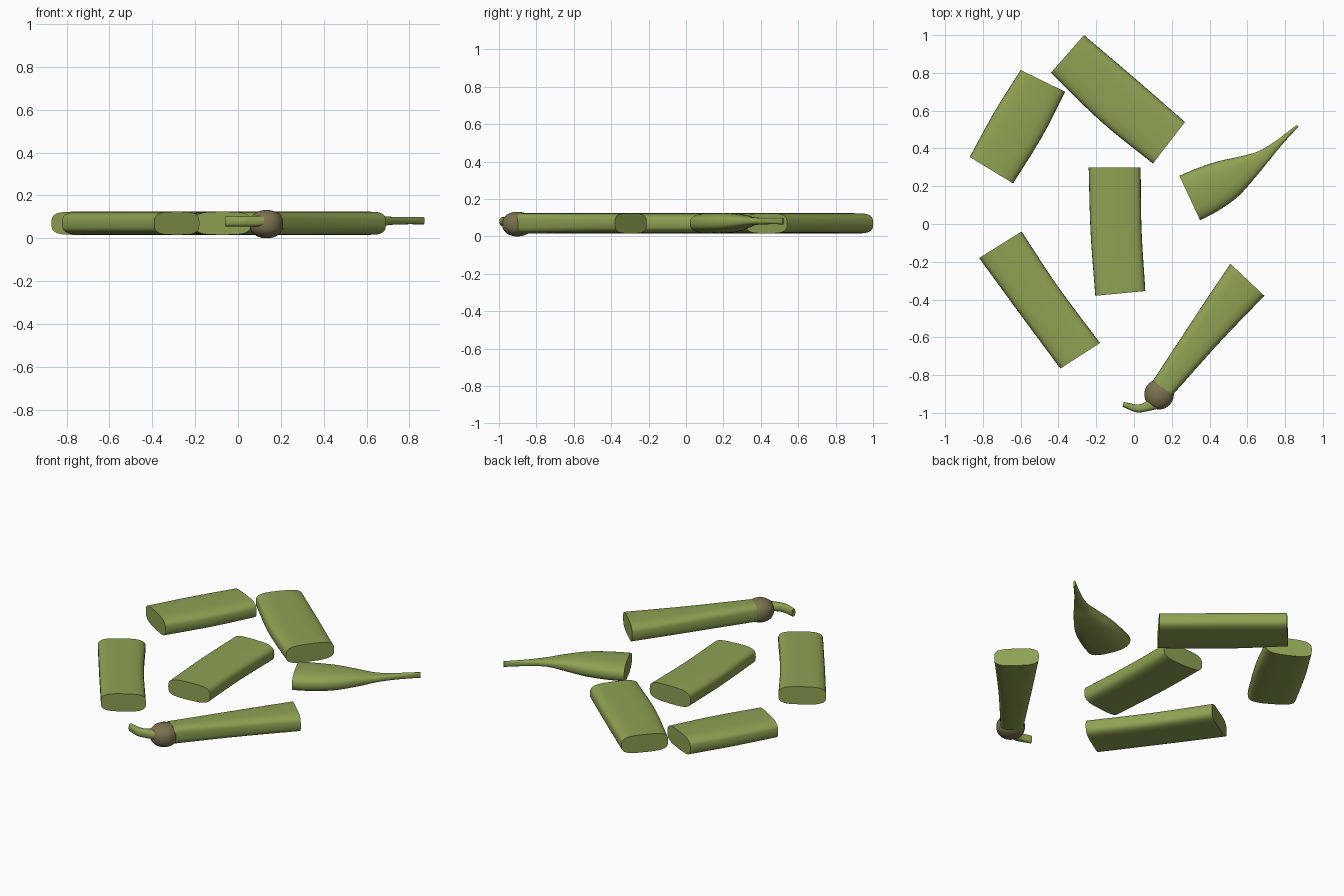
import bpy, bmesh, math
from mathutils import Vector

if "Cube" in bpy.data.objects:
    bpy.data.objects.remove(bpy.data.objects["Cube"])


def material(name, rgb):
    m = bpy.data.materials.new(name)
    m.diffuse_color = (*rgb, 1)
    m.use_nodes = True
    m.node_tree.nodes["Principled BSDF"].inputs["Base Color"].default_value = m.diffuse_color
    return m


GREEN = material("bean_green", (0.27, 0.36, 0.085))
BROWN = material("cap_brown", (0.20, 0.165, 0.08))


def spline(a, b, c, d, t):
    return 0.5 * (2 * b + (c - a) * t + (2 * a - 5 * b + 4 * c - d) * t * t
                  + (3 * b - a - 3 * c + d) * t ** 3)


def smooth_stations(st, steps=6):
    """Refine (left x, left y, right x, right y, half height, z) stations."""
    v = [Vector(s) for s in st]
    v = [2 * v[0] - v[1]] + v + [2 * v[-1] - v[-2]]
    out = [spline(*v[i:i + 4], k / steps) for i in range(len(v) - 3) for k in range(steps)]
    return out + [v[-2]]


def finish(bm, name, mat):
    bmesh.ops.recalc_face_normals(bm, faces=bm.faces)
    me = bpy.data.meshes.new(name)
    bm.to_mesh(me)
    bm.free()
    me.materials.append(mat)
    ob = bpy.data.objects.new(name, me)
    bpy.context.collection.objects.link(ob)
    bpy.ops.object.select_all(action='DESELECT')
    ob.select_set(True)
    bpy.context.view_layer.objects.active = ob
    bpy.ops.object.shade_smooth_by_angle(angle=math.radians(40))
    return ob


def loft(name, stations, power=3.4, n=32, mat=GREEN):
    """Rounded-rectangle section swept between left and right plan edges."""
    bm = bmesh.new()
    rings = []
    for lx, ly, rx, ry, h, z in smooth_stations(stations):
        left, right = Vector((lx, ly, z)), Vector((rx, ry, z))
        mid, half = (left + right) / 2, (right - left) / 2
        ring = []
        for k in range(n):
            c, s = math.cos(2 * math.pi * k / n), math.sin(2 * math.pi * k / n)
            u = math.copysign(abs(c) ** (2 / power), c)
            w = math.copysign(abs(s) ** (2 / power), s)
            ring.append(bm.verts.new(mid + half * u + Vector((0, 0, h * w))))
        rings.append(ring)
    for a, b in zip(rings, rings[1:]):
        for k in range(n):
            bm.faces.new((a[k], a[(k + 1) % n], b[(k + 1) % n], b[k]))
    bm.faces.new(rings[0])
    bm.faces.new(rings[-1])
    return finish(bm, name, mat)


H, Z = 0.054, 0.07

# Four plain cut pieces: left and right plan edges at start, middle, end
pieces = {
    "bean_piece_upper_left": [(-.60, .815, -.365, .70), (-.735, .60, -.485, .465), (-.87, .355, -.64, .215)],
    "bean_piece_top": [(-.44, .80, -.265, 1.0), (-.175, .543, .0, .775), (.10, .32, .27, .54)],
    "bean_piece_centre": [(-.24, .30, .035, .30), (-.23, -.04, .04, -.03), (-.205, -.38, .06, -.355)],
    "bean_piece_lower_left": [(-.82, -.18, -.595, -.04), (-.612, -.465, -.405, -.328), (-.39, -.765, -.18, -.63)],
}
for name, edges in pieces.items():
    loft(name, [(*e, H, Z) for e in edges])

# Stem-end piece, narrowing to the cap
loft("bean_stem_end", [(.51, -.21, .69, -.38, H, Z), (.32, -.495, .455, -.625, H, Z),
                       (.10, -.83, .205, -.905, H, Z)])

# Pointed tail piece
loft("bean_tail_end", [(.24, .255, .35, .02, H, Z), (.34, .297, .445, .07, .054, .071),
                       (.45, .333, .55, .145, .050, .074), (.565, .358, .645, .25, .036, .078),
                       (.665, .388, .71, .33, .021, .081), (.76, .447, .785, .422, .017, .082),
                       (.862, .525, .87, .515, .017, .082)], power=2.6)

# Brown cap
bm = bmesh.new()
bmesh.ops.create_uvsphere(bm, u_segments=32, v_segments=20, radius=1)
for v in bm.verts:
    x, y, z = v.co
    z = math.copysign(abs(z) ** 0.8, z)
    v.co = (.133 + .078 * x, -.902 + .08 * y, .066 + .066 * z)
finish(bm, "bean_cap", BROWN)

# Curved stalk
loft("bean_stalk", [(.09, -.915, .14, -.975, .026, .079), (.055, -.945, .075, -.99, .025, .079),
                    (.015, -.955, .015, -.997, .024, .079), (-.055, -.942, -.06, -.968, .023, .079)],
     power=2.6, n=20)
